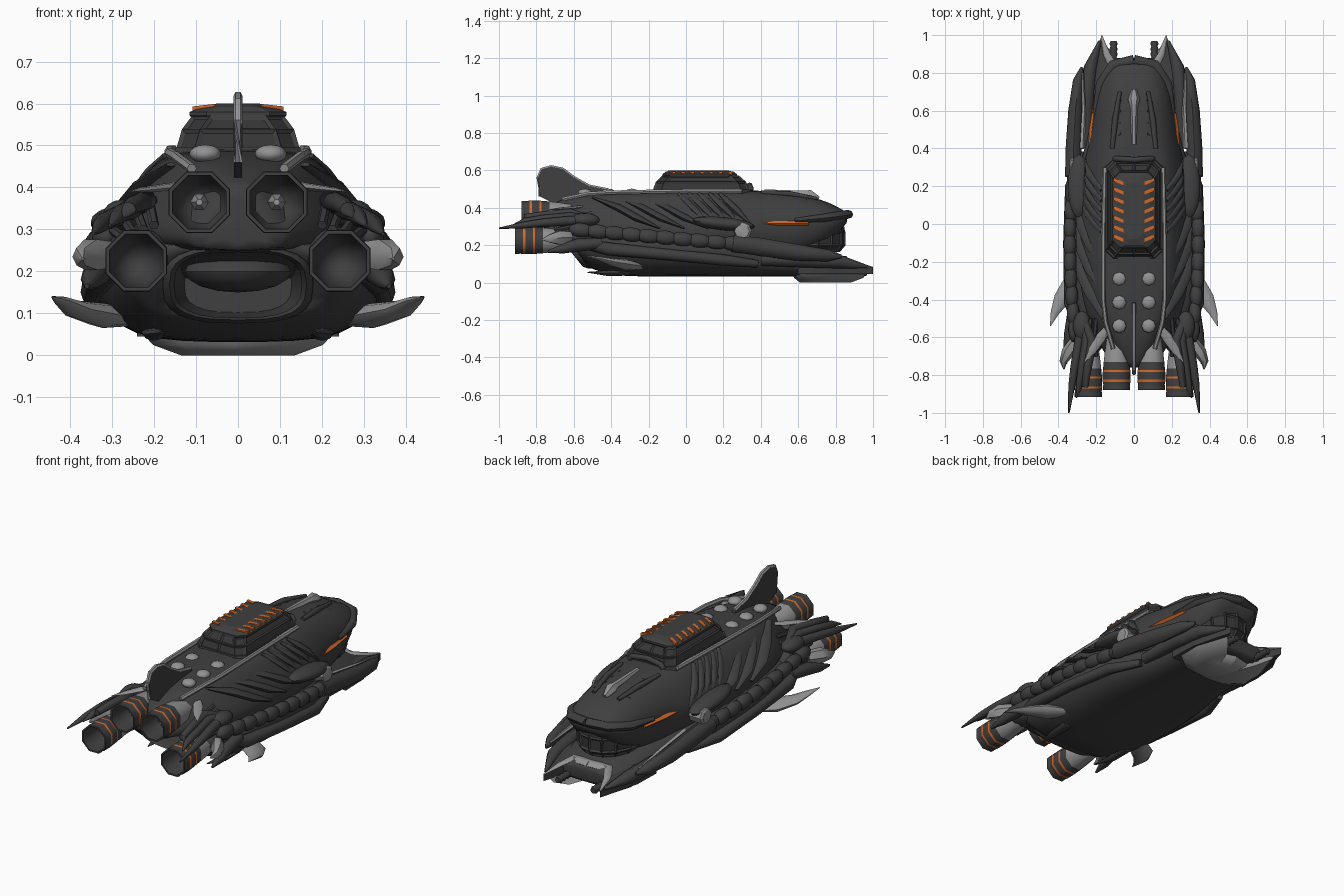
import bpy, bmesh, math
from mathutils import Vector, Matrix

if "Cube" in bpy.data.objects:
    bpy.data.objects.remove(bpy.data.objects["Cube"])

def mat(name, r, g, b):
    m = bpy.data.materials.new(name)
    m.diffuse_color = (r, g, b, 1)
    m.use_nodes = True
    m.node_tree.nodes["Principled BSDF"].inputs["Base Color"].default_value = m.diffuse_color
    return m

DARK = mat("dark_hull", .05, .05, .05)
BLACK = mat("dark_glass", .035, .035, .035)
LIGHT = mat("light_armour", .29, .29, .29)
ORANGE = mat("orange_glow", .68, .14, .02)

def finish(name, bm, mats, mirror=False, smooth=35, subsurf=0):
    bmesh.ops.recalc_face_normals(bm, faces=bm.faces)
    me = bpy.data.meshes.new(name)
    bm.to_mesh(me)
    bm.free()
    for m in (mats if isinstance(mats, list) else [mats]):
        me.materials.append(m)
    ob = bpy.data.objects.new(name, me)
    bpy.context.collection.objects.link(ob)
    if smooth:
        me.shade_smooth()
        if not subsurf:
            me.set_sharp_from_angle(angle=math.radians(smooth))
    if subsurf:
        ob.modifiers.new("round", 'SUBSURF').levels = subsurf
    if mirror:
        ob.modifiers.new("mirror", 'MIRROR').use_mirror_merge = False
    return ob

def loft(name, rings, mats, seg=None, crease=0, caps=True, **kw):
    """Skin closed rings of points; seg gives a material index per span."""
    bm = bmesh.new()
    vs = [[bm.verts.new(p) for p in r] for r in rings]
    n = len(rings[0])
    for i in range(len(vs) - 1):
        for k in range(n):
            f = bm.faces.new((vs[i][k], vs[i][(k + 1) % n], vs[i + 1][(k + 1) % n], vs[i + 1][k]))
            f.material_index = seg[i] if seg else 0
    ends = [bm.faces.new(vs[0]), bm.faces.new(vs[-1])] if caps else []
    if crease:
        cl = bm.edges.layers.float.new("crease_edge")
        for f in ends:
            for e in f.edges:
                e[cl] = crease
    return finish(name, bm, mats, **kw)

def tube(name, pts, radii, m=DARK, n=8, wide=1.0, high=1.0, mirror=True, smooth=50):
    """Tapered limb along a path."""
    pts = [Vector(p) for p in pts]
    rings = []
    for i, p in enumerate(pts):
        t = (pts[min(i + 1, len(pts) - 1)] - pts[max(i - 1, 0)]).normalized()
        s = t.cross(Vector((0, 0, 1))).normalized()
        u = s.cross(t)
        rings.append([p + radii[i] * (math.cos(a) * wide * s + math.sin(a) * high * u)
                      for a in (2 * math.pi * k / n for k in range(n))])
    return loft(name, rings, m, mirror=mirror, smooth=smooth)

def prism(name, poly, axis, lo, hi, m, mirror=False):
    """Extrude a flat outline along an axis."""
    def put(a, b, c):
        return {'x': (c, a, b), 'y': (a, c, b), 'z': (a, b, c)}[axis]
    return loft(name, [[put(a, b, c) for a, b in poly] for c in (lo, hi)], m, mirror=mirror, smooth=0)

def blob(name, c, s, m=DARK, rot=0, mirror=True, seg=14):
    bm = bmesh.new()
    bmesh.ops.create_uvsphere(bm, u_segments=seg, v_segments=8, radius=1)
    bm.transform(Matrix.Translation(c) @ Matrix.Rotation(rot, 4, 'X') @ Matrix.Diagonal((*s, 1)))
    return finish(name, bm, m, mirror=mirror, smooth=50)

def hull(name, stations, rake=0):
    """Station: y, top z, top w, shoulder w/z, widest w/z, bottom w/z; rake slants the rear end."""
    rings = []
    for i, (y, zt, tw, sw, sz, ww, wz, bw, zb) in enumerate(stations):
        half = [(tw, zt), (sw, sz), (ww, wz), (bw, zb)]
        ring = [(0, zt)] + half + [(0, zb)] + [(-x, z) for x, z in reversed(half)]
        rings.append([(x, y + (rake * (zt - z) if i == 0 else 0), z) for x, z in ring])
    return loft(name, rings, DARK, crease=.75, subsurf=2)

# main hull, upper and lower
hull("upper_hull", [
    (-.76, .40, .02, .06, .36, .12, .29, .1, .25), (-.62, .465, .09, .13, .41, .21, .30, .18, .25),
    (-.42, .485, .165, .21, .42, .30, .29, .24, .22), (-.2, .49, .175, .23, .42, .325, .28, .25, .18),
    (.05, .495, .175, .23, .42, .33, .27, .25, .15), (.3, .495, .165, .22, .42, .31, .27, .2, .13),
    (.42, .49, .13, .215, .40, .25, .28, .2, .13), (.6, .475, .11, .2, .39, .22, .29, .18, .14),
    (.76, .435, .10, .17, .38, .195, .31, .14, .2), (.86, .375, .07, .11, .36, .12, .335, .08, .32)])
lower = hull("lower_hull", [
    (-.67, .27, .12, .22, .26, .28, .18, .19, .08), (-.4, .30, .15, .31, .27, .35, .18, .25, .035),
    (-.2, .29, .15, .34, .26, .365, .17, .28, .032), (.2, .26, .15, .34, .22, .355, .15, .27, .032),
    (.4, .22, .1, .24, .19, .25, .12, .22, .032), (.7, .18, .1, .2, .15, .235, .1, .2, .032),
    (.88, .12, .06, .16, .11, .2, .08, .16, .04)], rake=.8)

# rear intake hollowed out of the lower hull, with a raked lip
def oval(y, s, rake=0):
    pts = []
    for k in range(24):
        c, d = math.cos(math.pi * k / 12), math.sin(math.pi * k / 12)
        x, z = (math.copysign(abs(v) ** .7, v) for v in (c, d))
        z = .168 + .082 * s * z
        pts.append((.16 * s * x, y + rake * (.27 - z), z))
    return pts

cutter = loft("intake_cutter", [oval(-.9, 1), oval(-.45, 1), oval(-.2, .8)], DARK)
cut = lower.modifiers.new("hollow", 'BOOLEAN')
cut.operation, cut.object, cut.solver = 'DIFFERENCE', cutter, 'EXACT'
dg = bpy.context.evaluated_depsgraph_get()
me = bpy.data.meshes.new_from_object(lower.evaluated_get(dg))
lower.modifiers.clear()
lower.data = me
bpy.data.objects.remove(cutter)
blob("intake_core", (0, -.36, .2), (.13, .12, .05), mirror=False)
loft("intake_lip", [oval(y, s, .8) for s, y in ((.97, -.6), (.95, -.68), (1.02, -.70), (1.12, -.68), (1.14, -.6), (.97, -.6))],
     DARK, caps=False, smooth=60)

# engines: light collar, dark barrel, orange bands, deep hollow nozzle
def engine(name, x, z, end):
    prof = [(.32, .05), (.2, .068), (.15, .074), (.108, .078), (.096, .0795), (.056, .0795), (.044, .0795),
            (.03, .076), (.02, .078), (0, .078), (0, .069), (.08, .064), (.15, .048), (.18, .02)]
    rings = [[(x + r * math.cos(a), end + d, z + r * math.sin(a))
              for a in (math.pi * (k + .5) / 4 for k in range(8))] for d, r in prof]
    loft(name, rings, [DARK, LIGHT, ORANGE], seg=[1, 1, 0, 2, 0, 2] + [0] * 7, mirror=True, smooth=50)

engine("upper_engine", .092, .365, -.88)
engine("lower_engine", .242, .225, -.915)
tube("nozzle_plug", [(.092, -.70, .365), (.092, -.77, .365), (.092, -.81, .365)], [.022, .022, .008], LIGHT, n=6)
blob("engine_mount", (.24, -.58, .235), (.085, .13, .07))

# dorsal fin with light leading edge
fin = [(-.78, .46), (-.79, .56), (-.77, .605), (-.72, .618), (-.66, .605), (-.6, .56), (-.52, .515), (-.42, .495), (-.4, .45), (-.7, .42)]
prism("dorsal_fin", fin, 'x', -.01, .01, DARK)
tube("fin_edge", [(0, y, z) for y, z in fin[:8]], [.011] * 8, LIGHT, n=6, mirror=False)

# deck rails and domes
tube("deck_rail", [(.155, .3, .49), (.163, -.1, .488), (.163, -.4, .482), (.15, -.52, .475), (.11, -.66, .445)], [.012] * 5, LIGHT, n=6)
for y in (-.29, -.415, -.54):
    blob("deck_dome", (.078, y, .48), (.038, .038, .022), LIGHT, seg=8)

# roof cabin with framed glass and striped roof plate
def octo(w, y0, y1, z, c=.04):
    return [(w, y0 + c, z), (w, y1 - c, z), (w - c, y1, z), (0, y1, z), (c - w, y1, z),
            (-w, y1 - c, z), (-w, y0 + c, z), (c - w, y0, z), (0, y0, z), (w - c, y0, z)]

def framed(name, rings):
    loft(name, rings, BLACK, smooth=0)
    ob = loft(name + "_frame", rings, DARK, smooth=0)
    ob.modifiers.new("bars", 'WIREFRAME').thickness = .014

loft("cabin_sill", [octo(.155, -.185, .345, .465), octo(.148, -.18, .34, .497)], DARK, smooth=0)
framed("cabin_glass", [octo(.143, -.175, .335, .49), octo(.128, -.155, .315, .535), octo(.105, -.125, .28, .566)])
loft("cabin_roof", [octo(.107, -.12, .265, .56), octo(.115, -.125, .272, .572), octo(.115, -.125, .272, .58),
                    octo(.085, -.11, .255, .592), octo(.05, -.08, .22, .6, .03)], DARK, smooth=0)
for k in range(7):
    y = -.085 + k * .05
    loft("roof_stripe", [[(.055, y - .01, z), (.108, y + .012, z - .006), (.108, y + .03, z - .006), (.055, y + .008, z)]
                         for z in (.58, .599)], ORANGE, mirror=True, smooth=0)
tube("cabin_arch", [(-.1, .345, .49), (-.09, .345, .51), (0, .34, .52), (.09, .345, .51), (.1, .345, .49)], [.015] * 5, mirror=False)

# nose: brow, mouth windows, spine and stripes
def fan(w, yf, z):
    return [(w * math.cos(a), .62 + (yf - .62) * math.sin(a), z) for a in (math.pi * k / 8 for k in range(9))]

framed("nose_windows", [fan(.14, .82, .17), fan(.165, .845, .2), fan(.17, .845, .27), fan(.165, .83, .34)])
tube("nose_brow", [(.2, .58, .33), (.175, .74, .345), (.11, .84, .36), (0, .865, .365)], [.02, .028, .03, .03], high=.8)
tube("nose_spine", [(0, .42, .486), (0, .62, .474), (0, .66, .468), (0, .71, .448)], [.014, .02, .032, .014], LIGHT, n=6, mirror=False)
tube("nose_rail", [(.115, .4, .48), (.1, .55, .474), (.075, .7, .448)], [.012, .016, .01])
for k in range(4):
    y = .46 + k * .06
    tube("nose_gill", [(.07, y + .02, .478 - k * .007), (.11, y, .468 - k * .009)], [.008, .008], n=5)
tube("orange_side_stripe", [(.232, .395, .316), (.223, .5, .316), (.203, .655, .316)], [.01, .014, .01], ORANGE, n=4)

# jaw with forked tips, light rim, chin plate and ribbed guns
jaw = [(0, .85), (.06, .85), (.1, .82), (.135, .88), (.172, 1), (.2, .9), (.235, .76), (.24, .6), (0, .6)]
loft("jaw", [[(x, y, .045) for x, y in jaw],
             [(x, y, .08 + .05 * min(1, (1 - y) / .2)) for x, y in jaw]], DARK, mirror=True, smooth=0)
tube("jaw_rim", [(.172, .998, .082), (.145, .9, .105), (.108, .825, .122), (.06, .835, .125), (0, .84, .125)],
     [.004, .018, .028, .032, .032], LIGHT, n=6, high=.6)
chin = [(0, .84), (.1, .815), (.165, .96), (.225, .78), (.225, .65), (.15, .585), (0, .57)]
loft("chin_plate", [[(x, y, .05) for x, y in chin], [(x * .9, .72 + (y - .72) * .95, .025) for x, y in chin],
                    [(x * .6, .70 + (y - .70) * .7, 0) for x, y in chin]], LIGHT, mirror=True, smooth=50)
tube("jaw_gun", [(.108, .8 + .014 * k, .055) for k in range(13)], [.016, .022] * 6 + [.016])
tube("jaw_side", [(.26, .4, .12), (.25, .65, .12), (.23, .83, .11), (.18, .97, .085)], [.03, .04, .035, .008])

# slim forward pods standing off the nose
tube("forward_pod", [(.275, .83, .14), (.295, .76, .145), (.31, .6, .16), (.32, .4, .19), (.325, .25, .21)],
     [.008, .028, .038, .042, .04], high=1.15)
tube("pod_strip", [(.272, .8, .155), (.266, .6, .18), (.275, .4, .215)], [.006, .012, .014], LIGHT, n=5)
tube("side_hub", [(.26, .3, .275), (.335, .305, .275), (.342, .305, .275)], [.046, .046, .034], LIGHT, smooth=25)
blob("flank_shoulder", (.29, .2, .315), (.062, .17, .035), rot=-.1)

# flank ribs and long overlapping plates
for k in range(5):
    y = -.04 + k * .055
    tube("flank_rib", [(.17, y, .475), (.2, y + .04, .435), (.235, y + .09, .385), (.275 - k * .006, y + .16, .315)],
         [.012, .024, .026, .01], high=.8)
for k in range(3):
    y = -.5 + k * .13
    tube("flank_plate", [(.16, y, .455), (.215, y + .14, .40), (.26, y + .24, .345), (.3, y + .36, .29)],
         [.01, .04, .04, .008], high=.5, wide=1.2)

# segmented limb running down each flank
for k in range(11):
    t = k / 10
    blob("limb_segment", (.315 + .025 * math.sin(math.pi * t), -.56 + .9 * t, .28 - .08 * t), (.034, .068, .038), rot=-.1)
tube("flank_skirt", [(.29, -.55, .21), (.335, -.42, .18), (.345, -.1, .15), (.335, .2, .12), (.27, .38, .1)],
     [.025, .035, .03, .03, .02])

# rear claws
blob("claw_knuckle", (.275, -.54, .335), (.048, .08, .036))
for dx, dz, end in ((.345, .29, -1.0), (.305, .31, -.92), (.275, .33, -.86)):
    tube("claw_finger", [(.27, -.5, .335), (dx - .055, -.62, dz + .04), (dx - .03, -.76, dz + .03), (dx - .015, -.86, dz + .018), (dx, end, dz)],
         [.022, .026, .022, .018, .004])
for k in range(4):
    tube("claw_tendon", [(.2 + k * .03, -.5, .37 - k * .02), (.21 + k * .03, -.6, .36 - k * .02), (.2 + k * .025, -.7, .31 - k * .01)], [.012] * 3, n=6)

# light blades and fins
tube("upper_blade", [(.13, -.54, .41), (.175, -.6, .40), (.22, -.67, .395), (.262, -.73, .39)], [.015, .026, .02, .003], LIGHT, n=6, high=.35)
tube("lower_fin", [(.25, -.24, .085), (.32, -.32, .095), (.385, -.40, .11), (.42, -.47, .13), (.443, -.54, .14)],
     [.03, .06, .042, .022, .002], LIGHT, n=8, high=.5)
tube("side_spur", [(.31, -.62, .24), (.35, -.68, .24), (.375, -.73, .235), (.37, -.77, .23)], [.03, .035, .02, .003], LIGHT, n=6, high=1.2)
tube("engine_guard", [(.32, -.45, .21), (.335, -.58, .2), (.35, -.66, .18), (.36, -.74, .165)], [.03, .035, .025, .006])
tube("keel_spike", [(.2, -.3, .055), (.2, -.42, .05), (.18, -.53, .055)], [.03, .025, .003], high=.6)
